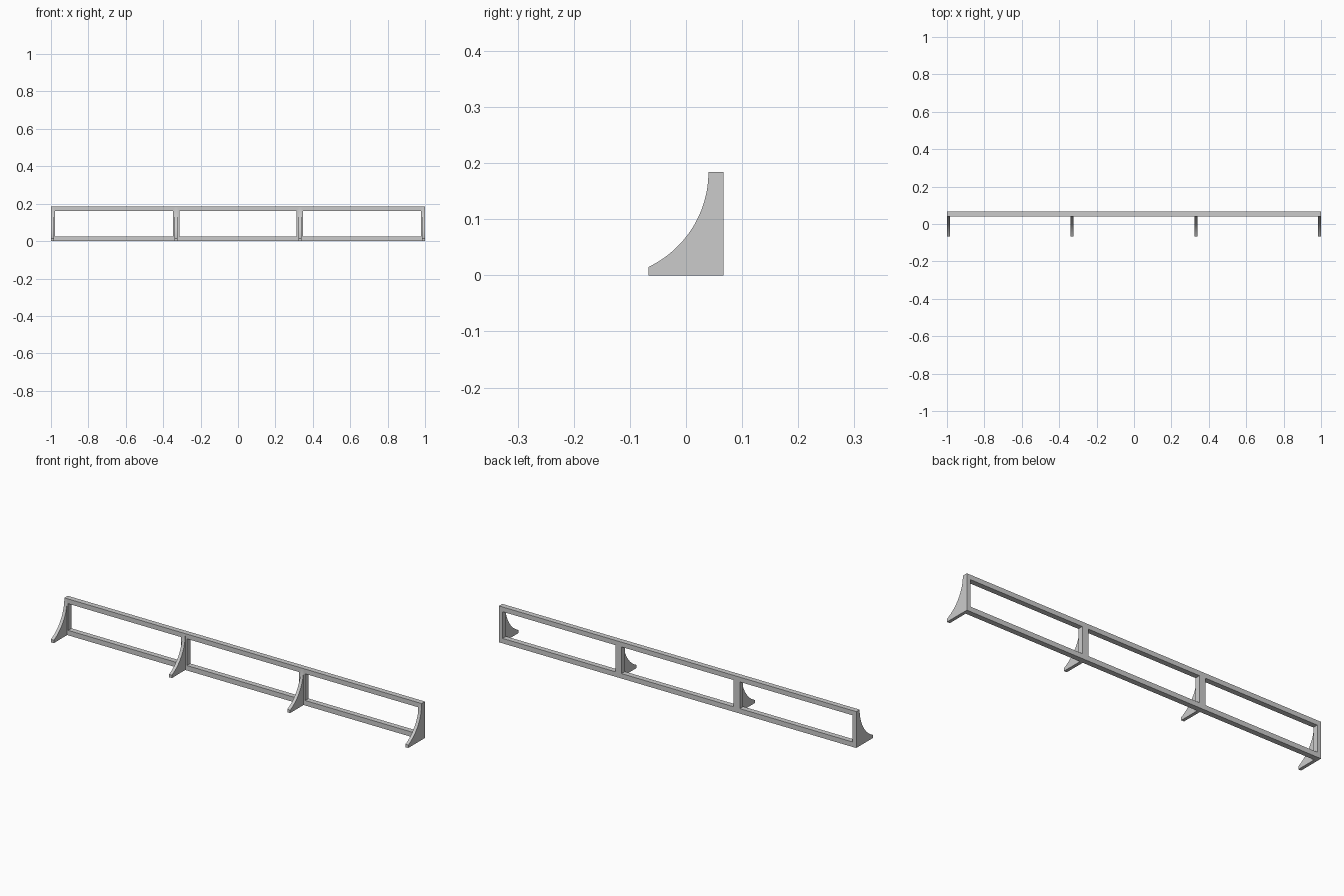
import bpy, bmesh, math

if "Cube" in bpy.data.objects:
    bpy.data.objects.remove(bpy.data.objects["Cube"])

FRONT, BACK, TOP = 0.04, 0.067, 0.184


def make_object(name, bm):
    bmesh.ops.recalc_face_normals(bm, faces=bm.faces)
    mesh = bpy.data.meshes.new(name)
    bm.to_mesh(mesh)
    bm.free()
    obj = bpy.data.objects.new(name, mesh)
    bpy.context.collection.objects.link(obj)
    return obj


def extrude(bm, faces, offset):
    new = bmesh.ops.extrude_face_region(bm, geom=faces, use_keep_orig=True)["geom"]
    verts = [g for g in new if isinstance(g, bmesh.types.BMVert)]
    bmesh.ops.translate(bm, verts=verts, vec=offset)


# Frame: one clean plate with three rectangular windows
xs = [-1, -0.979, -0.348, -0.314, 0.314, 0.348, 0.979, 1]
zs = [0, 0.025, 0.160, TOP]
bm = bmesh.new()
grid = [[bm.verts.new((x, FRONT, z)) for z in zs] for x in xs]
cells = []
for i in range(len(xs) - 1):
    for j in range(len(zs) - 1):
        if j == 1 and i % 2 == 1:
            continue  # window opening
        cells.append(bm.faces.new((grid[i][j], grid[i + 1][j],
                                   grid[i + 1][j + 1], grid[i][j + 1])))
extrude(bm, cells, (0, BACK - FRONT, 0))
make_object("frame", bm)

# Curved brackets: concave quarter-arc profile, flush with the frame's front
RADIUS, THICK, STEPS = 0.187, 0.016, 24
a0, a1 = math.asin(-0.169 / RADIUS), 0.0
arc = [(FRONT - RADIUS + RADIUS * math.cos(a), TOP + RADIUS * math.sin(a))
       for a in (a0 + (a1 - a0) * k / STEPS for k in range(STEPS + 1))]
profile = [(FRONT, 0), (-0.067, 0), (-0.067, 0.015)] + arc[1:]

for n, x in enumerate((-0.992, -0.331, 0.331, 0.992), 1):
    bm = bmesh.new()
    side = bm.faces.new([bm.verts.new((x - THICK / 2, y, z)) for y, z in profile])
    extrude(bm, [side], (THICK, 0, 0))
    bracket = make_object(f"bracket_{n}", bm)
    bpy.ops.object.select_all(action='DESELECT')
    bracket.select_set(True)
    bpy.context.view_layer.objects.active = bracket
    bpy.ops.object.shade_smooth_by_angle(angle=math.radians(30))
